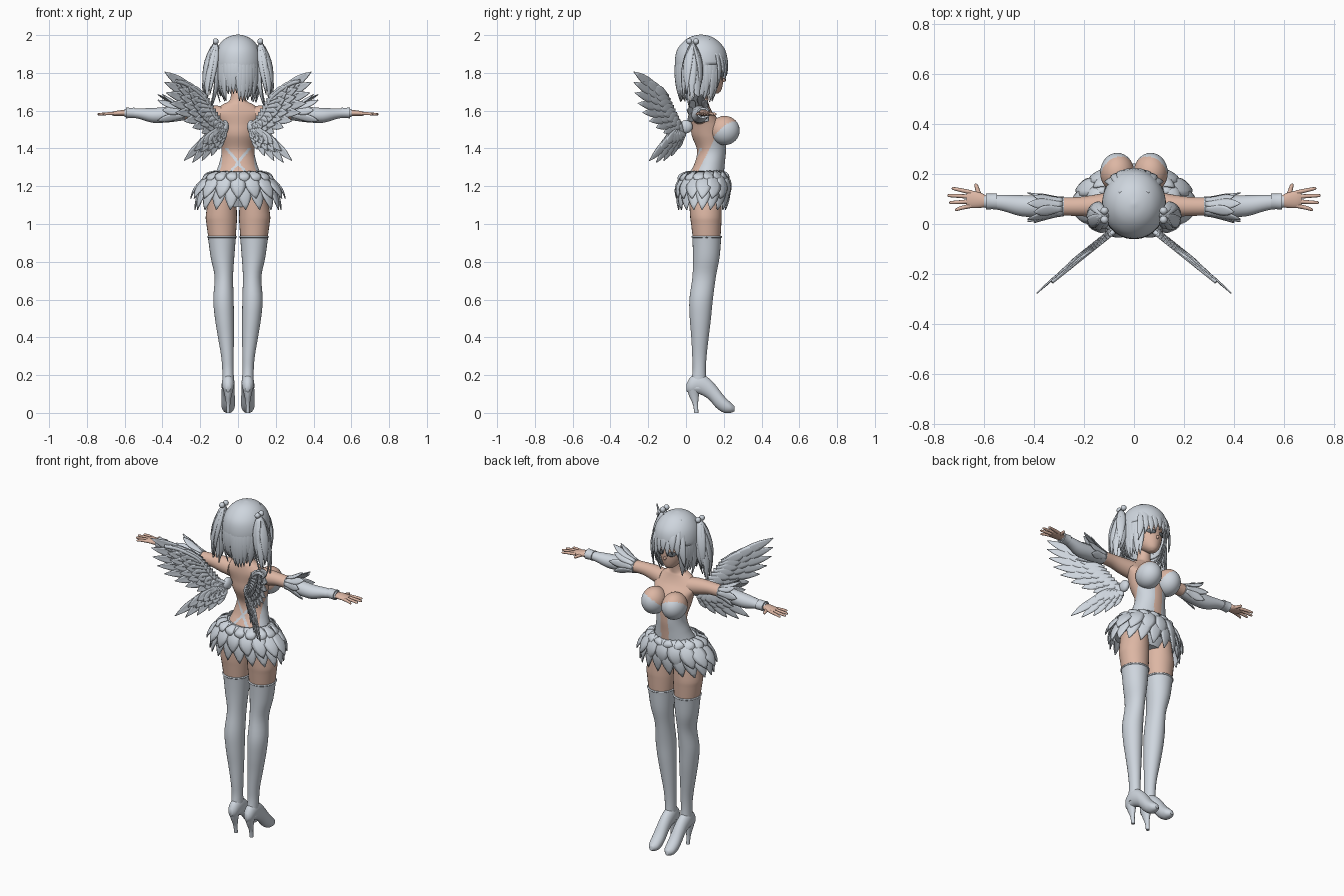
import bpy, bmesh, math, random
from math import sin, cos, pi, radians
from mathutils import Vector

random.seed(4)
if "Cube" in bpy.data.objects:
    bpy.data.objects.remove(bpy.data.objects["Cube"])


def material(name, rgb):
    m = bpy.data.materials.new(name)
    m.use_nodes = True
    m.diffuse_color = (*rgb, 1)
    bsdf = m.node_tree.nodes["Principled BSDF"]
    bsdf.inputs["Base Color"].default_value = (*rgb, 1)
    bsdf.inputs["Roughness"].default_value = 0.7
    return m


WHITE = material("pale_blue_white", (0.62, 0.67, 0.73))
SKIN = material("skin", (0.72, 0.47, 0.37))
GREY = material("eye_grey", (0.16, 0.18, 0.2))


def finish(name, bm, mats, mirror=False, thick=0, rule=None):
    """Turn a bmesh into a shaded object, coloured by an optional rule."""
    bmesh.ops.recalc_face_normals(bm, faces=bm.faces)
    for f in bm.faces:
        f.smooth = True
        if rule:
            f.material_index = int(rule(f.calc_center_median()))
    mesh = bpy.data.meshes.new(name)
    bm.to_mesh(mesh)
    bm.free()
    mesh.set_sharp_from_angle(angle=radians(50))
    obj = bpy.data.objects.new(name, mesh)
    bpy.context.collection.objects.link(obj)
    for m in mats:
        mesh.materials.append(m)
    if thick:
        mod = obj.modifiers.new("thickness", 'SOLIDIFY')
        mod.thickness, mod.offset = thick, 0
    if mirror:
        obj.modifiers.new("mirror", 'MIRROR')
    return obj


def smooth_path(pts, sub):
    """Catmull-Rom interpolation of tuples."""
    out = []
    for i in range(len(pts) - 1):
        a, b, c, d = (pts[max(0, min(len(pts) - 1, i + k))] for k in (-1, 0, 1, 2))
        for j in range(sub):
            t = j / sub
            out.append([0.5 * (2 * q + (r - p) * t + (2 * p - 5 * q + 4 * r - s) * t * t
                               + (3 * q - p - 3 * r + s) * t ** 3)
                        for p, q, r, s in zip(a, b, c, d)])
    return out + [list(pts[-1])]


def loft(bm, axis, stations, sides=28, sub=4):
    """Elliptic sections along an axis: (position, centre a, centre b, radius a, radius b)."""
    rings = []
    for p, a, b, ra, rb in smooth_path(stations, sub):
        ring = []
        for k in range(sides):
            u = a + max(ra, .001) * cos(2 * pi * k / sides)
            v = b + max(rb, .001) * sin(2 * pi * k / sides)
            ring.append(bm.verts.new({'x': (p, u, v), 'y': (u, p, v), 'z': (u, v, p)}[axis]))
        rings.append(ring)
    for r, s in zip(rings, rings[1:]):
        for k in range(sides):
            bm.faces.new((r[k], r[k - 1], s[k - 1], s[k]))
    bm.faces.new(rings[0])
    bm.faces.new(rings[-1])
    return bm


def leaf(bm, root, tip, normal, width, bulge=0, base=.4, p=1.4, crown=.2, n=8):
    """Curved pointed blade used for hair, feathers and petals."""
    root, tip, nrm = Vector(root), Vector(tip), Vector(normal).normalized()
    side = (tip - root).cross(nrm).normalized()
    rows = []
    for i in range(n + 1):
        t = i / n
        w = max(.001, width * (base * (1 - t) + (1 - base * .5) * sin(pi * t ** p)))
        c = root.lerp(tip, t) + nrm * bulge * 4 * t * (1 - t)
        rows.append([bm.verts.new(c + side * w * s + nrm * crown * w * (1 - s * s))
                     for s in (-1, -.5, 0, .5, 1)])
    for r, q in zip(rows, rows[1:]):
        for k in range(4):
            bm.faces.new((r[k], r[k + 1], q[k + 1], q[k]))


def ball(bm, centre, scale, seg=24):
    new = bmesh.ops.create_uvsphere(bm, u_segments=seg, v_segments=seg // 2 + 4, radius=1)["verts"]
    bmesh.ops.scale(bm, vec=scale, verts=new)
    bmesh.ops.translate(bm, vec=centre, verts=new)


def rod(name, pts, radius, mat, mirror=False):
    cu = bpy.data.curves.new(name, 'CURVE')
    cu.dimensions, cu.bevel_depth, cu.use_fill_caps = '3D', radius, True
    sp = cu.splines.new('POLY')
    path = smooth_path(pts, 5)
    sp.points.add(len(path) - 1)
    for pt, co in zip(sp.points, path):
        pt.co = (*co, 1)
    cu.materials.append(mat)
    obj = bpy.data.objects.new(name, cu)
    bpy.context.collection.objects.link(obj)
    if mirror:
        obj.modifiers.new("mirror", 'MIRROR')


# Torso and neck: bare back with crossed straps, open-front bodice
def bodice(c):
    straps = c.y < .1 and abs(c.z - 1.325) < .08 and abs(abs(c.x) - .8 * abs(c.z - 1.325)) < .009
    panel = c.z < 1.46 and c.y > .06 + .5 * (c.z - 1.27) and not (abs(c.x) < .026 and c.y > .1)
    return c.z < 1.24 or straps or panel


torso = loft(bmesh.new(), 'z', [
    (1.09, 0, .11, .09, .06), (1.18, 0, .105, .145, .095), (1.25, 0, .105, .125, .095),
    (1.32, 0, .125, .1, .08), (1.39, 0, .135, .087, .077), (1.47, 0, .12, .105, .09),
    (1.53, 0, .11, .12, .083), (1.585, 0, .085, .135, .06), (1.63, 0, .077, .085, .045),
    (1.66, 0, .08, .042, .038), (1.75, 0, .09, .036, .037)], sides=112, sub=12)
finish("torso", torso, [SKIN, WHITE], rule=bodice)

# Bust with cups on the lower outer side
bust = bmesh.new()
ball(bust, (.067, .205, 1.495), (.068, .079, .077), 56)
finish("bust", bust, [SKIN, WHITE], mirror=True,
       rule=lambda c: .8 * (c.y - .205) + .5 * (c.x - .067) - (c.z - 1.495) > .004)

# Head, nose and eyes
head = loft(bmesh.new(), 'z', [
    (1.69, 0, .15, .015, .018), (1.705, 0, .143, .036, .042), (1.74, 0, .115, .064, .08),
    (1.79, 0, .1, .082, .098), (1.85, 0, .09, .09, .1), (1.91, 0, .085, .08, .09),
    (1.95, 0, .085, .03, .04)])
ball(head, (0, .2, 1.762), (.007, .012, .01), 12)
finish("head", head, [SKIN])
eyes = bmesh.new()
leaf(eyes, (.014, .2, 1.79), (.062, .17, 1.793), (.45, 1, 0), .014, .006, p=1, crown=.1)
finish("eyes", eyes, [GREY], mirror=True, thick=.003)

# Hair cap with an opening for the face
cap = loft(bmesh.new(), 'z', [
    (1.73, 0, .07, .1, .1), (1.8, 0, .078, .117, .128), (1.86, 0, .08, .124, .136),
    (1.92, 0, .08, .112, .125), (1.965, 0, .08, .083, .09), (1.99, 0, .08, .045, .05),
    (2.0, 0, .08, .004, .004)], sides=48)
gone = [f for f in cap.faces if len(f.verts) > 4 and f.calc_center_median().z < 1.8
        or f.calc_center_median().z < 1.84 and f.calc_center_median().y > .11]
bmesh.ops.delete(cap, geom=gone, context='FACES')
finish("hair_cap", cap, [WHITE], thick=.006)

# Hair locks around the sides and back, then the fringe
locks = bmesh.new()
for k in range(30):
    a = radians(48 + 264 * k / 29)
    s, c = sin(a), cos(a)
    leaf(locks, (.116 * s, .08 + .128 * c, 1.88),
         (.095 * s, .07 + .1 * c, random.uniform(1.64, 1.7)), (s, c, 0), .021, .014, .9, 1.1)
for k in range(9):
    x = -.1 + .025 * k
    y = .08 + .137 * math.sqrt(1 - (x / .127) ** 2)
    low = 1.72 if k in (0, 8) else 1.76 if k > 5 else 1.8 - .015 * (k % 2)
    leaf(locks, (x * .45, .13, 1.978), (x * 1.08, y, low), (x * 5, 1, .35), .024, .032, .6, 1.1)
finish("hair_locks", locks, [WHITE], thick=.005)

# Pigtails and their beads
tails = bmesh.new()
for k in range(9):
    a = 2 * pi * k / 9
    out, back = cos(a), sin(a)
    leaf(tails, (.118, .035, 1.965),
         (.158 + .018 * out, .03 + .035 * back, random.uniform(1.58, 1.7)),
         (.5 + out, back, .15), .024, .03, .2, .75)
finish("pigtails", tails, [WHITE], mirror=True, thick=.006)
beads = bmesh.new()
for dy in (-.018, .018):
    ball(beads, (.118, .035 + dy, 1.967), (.016, .016, .016), 14)
finish("hair_beads", beads, [WHITE], mirror=True)

# Arms, long gloves and wrist cuffs
arm = loft(bmesh.new(), 'x', [
    (.09, .08, 1.575, .05, .05), (.15, .073, 1.583, .045, .045),
    (.22, .07, 1.59, .038, .036), (.3, .07, 1.588, .036, .034)])
finish("upper_arms", arm, [SKIN], mirror=True)
glove = loft(bmesh.new(), 'x', [
    (.28, .07, 1.588, .039, .038), (.36, .07, 1.58, .042, .041), (.45, .073, 1.575, .042, .039),
    (.53, .085, 1.585, .031, .027), (.6, .09, 1.588, .024, .021)])
loft(glove, 'x', [(.548, .09, 1.588, .032, .028), (.57, .09, 1.588, .031, .027),
                  (.592, .09, 1.588, .033, .029)])
finish("gloves", glove, [WHITE], mirror=True)
plumes = bmesh.new()
for k in range(8):
    a = radians(-25 + 230 * k / 7)
    leaf(plumes, (.285, .07 + .036 * cos(a), 1.588 + .036 * sin(a)),
         (.4 + .025 * (k % 2), .065 + .06 * cos(a), 1.59 + .1 * sin(a)),
         (-.5, cos(a), sin(a)), .022, -.006)
finish("glove_feathers", plumes, [WHITE], mirror=True, thick=.005)

# Hands
hand = loft(bmesh.new(), 'x', [(.585, .09, 1.588, .02, .017), (.615, .095, 1.587, .031, .016),
                               (.65, .098, 1.585, .034, .013), (.668, .1, 1.584, .028, .009)])
for k, tip in enumerate((.715, .738, .745, .728)):
    y = .074 + .017 * k
    spread = (k - 1.5) * .011
    loft(hand, 'x', [(.645, y, 1.585, .009, .009), (.69, y + spread * .6, 1.584, .008, .008),
                     (tip - .006, y + spread, 1.581, .006, .006),
                     (tip, y + spread, 1.581, .001, .001)], sides=10)
loft(hand, 'y', [(.095, .61, 1.585, .014, .011), (.13, .623, 1.583, .01, .009),
                 (.155, .63, 1.582, .007, .007), (.162, .632, 1.582, .001, .001)], sides=10)
finish("hands", hand, [SKIN], mirror=True)

# Thighs and stockings
thigh = loft(bmesh.new(), 'z', [
    (1.17, .08, .1, .07, .085), (1.05, .088, .105, .082, .084),
    (1.0, .087, .107, .08, .08), (.9, .084, .11, .069, .071)])
finish("thighs", thigh, [SKIN], mirror=True)
stocking = loft(bmesh.new(), 'z', [
    (.935, .085, .11, .076, .078), (.92, .085, .11, .073, .076), (.82, .082, .107, .062, .07),
    (.72, .075, .096, .049, .062), (.6, .077, .08, .054, .062), (.5, .072, .076, .05, .056),
    (.4, .064, .074, .042, .046), (.3, .056, .071, .033, .038), (.22, .053, .07, .03, .035),
    (.13, .052, .065, .032, .045)])
finish("stockings", stocking, [WHITE], mirror=True)
rod("stocking_rims", [(.085 + .074 * cos(k * pi / 6), .11 + .076 * sin(k * pi / 6), .932)
                      for k in range(13)], .005, WHITE, True)

# High-heeled shoes
shoe = loft(bmesh.new(), 'y', [
    (.003, .052, .135, .012, .02), (.025, .052, .145, .028, .045), (.07, .052, .155, .034, .055),
    (.12, .052, .128, .034, .056), (.16, .052, .085, .035, .058), (.2, .052, .046, .036, .045),
    (.235, .052, .028, .03, .028), (.257, .052, .022, .012, .014)])
loft(shoe, 'z', [(.13, .052, .038, .028, .035), (.09, .052, .042, .018, .026),
                 (.045, .052, .05, .011, .014), (0, .052, .055, .01, .011)], sides=16)
finish("shoes", shoe, [WHITE], mirror=True)

# Skirt: inner cone, two tiers of petals and a scalloped belt
inner = loft(bmesh.new(), 'z', [(1.27, 0, .1, .125, .1), (1.21, 0, .09, .17, .112),
                                (1.15, 0, .087, .195, .115)], sides=40)
finish("underskirt", inner, [WHITE])
petals = bmesh.new()
for count, low, rx, ry, width, shift in ((18, 1.075, .228, .125, .04, .5),
                                         (16, 1.135, .25, .135, .041, 0),
                                         (16, 1.22, .185, .118, .03, .5)):
    for k in range(count):
        a = 2 * pi * (k + shift) / count
        s, c = sin(a), cos(a)
        leaf(petals, (.122 * s, .102 + .1 * c, 1.275), (rx * s, .085 + ry * c, low),
             (s, c * 1.3, .35), width, .02, .5, 1.3)
finish("skirt_petals", petals, [WHITE], thick=.006)
rod("back_chain", [(-.075, .0, 1.235), (-.04, -.022, 1.215), (0, -.03, 1.21),
                   (.04, -.022, 1.215), (.075, .0, 1.235)], .005, WHITE)
studs = bmesh.new()
ball(studs, (.075, .0, 1.237), (.013, .013, .013), 14)
finish("chain_studs", studs, [WHITE], mirror=True)


# Wings: fanned feathers in a plane that sweeps out and back
def wing_point(x, z, lift=0):
    return Vector((x - .6 * lift, -.03 - .8 * (x - .08) - .8 * lift, z))


upper = [(.388, 1.806), (.387, 1.75), (.38, 1.695), (.36, 1.64), (.33, 1.59),
         (.285, 1.545), (.24, 1.51), (.19, 1.482), (.13, 1.46)]
lower = [(.285, 1.335), (.24, 1.325), (.19, 1.335), (.14, 1.36), (.1, 1.395)]
wings = bmesh.new()
for tips, start, end, width in ((upper, (.17, 1.665), (.075, 1.52), .03),
                                (lower, (.11, 1.5), (.07, 1.5), .025)):
    for layer, reach in ((0, 1), (1, .68), (2, .45)):
        for k, (x, z) in enumerate(tips):
            t = k / (len(tips) - 1)
            rx, rz = (start[i] + (end[i] - start[i]) * t for i in (0, 1))
            for side in ((1, -1) if layer else (0,)):
                off = .004 * layer * side
                leaf(wings, wing_point(rx, rz, off),
                     wing_point(rx + (x - rx) * reach, rz + (z - rz) * reach, off),
                     (.62, .78, 0), width, .006, .6, 1.5, .08)
finish("wing_feathers", wings, [WHITE], mirror=True, thick=.005)
edge = [(.06, 1.52), (.12, 1.565), (.155, 1.625), (.19, 1.68), (.27, 1.737), (.33, 1.757)]
rod("wing_leading_edges", [tuple(wing_point(x, z)) for x, z in edge], .01, WHITE, True)
roots = bmesh.new()
ball(roots, (.07, .0, 1.515), (.022, .035, .035))
finish("wing_roots", roots, [WHITE], mirror=True)
